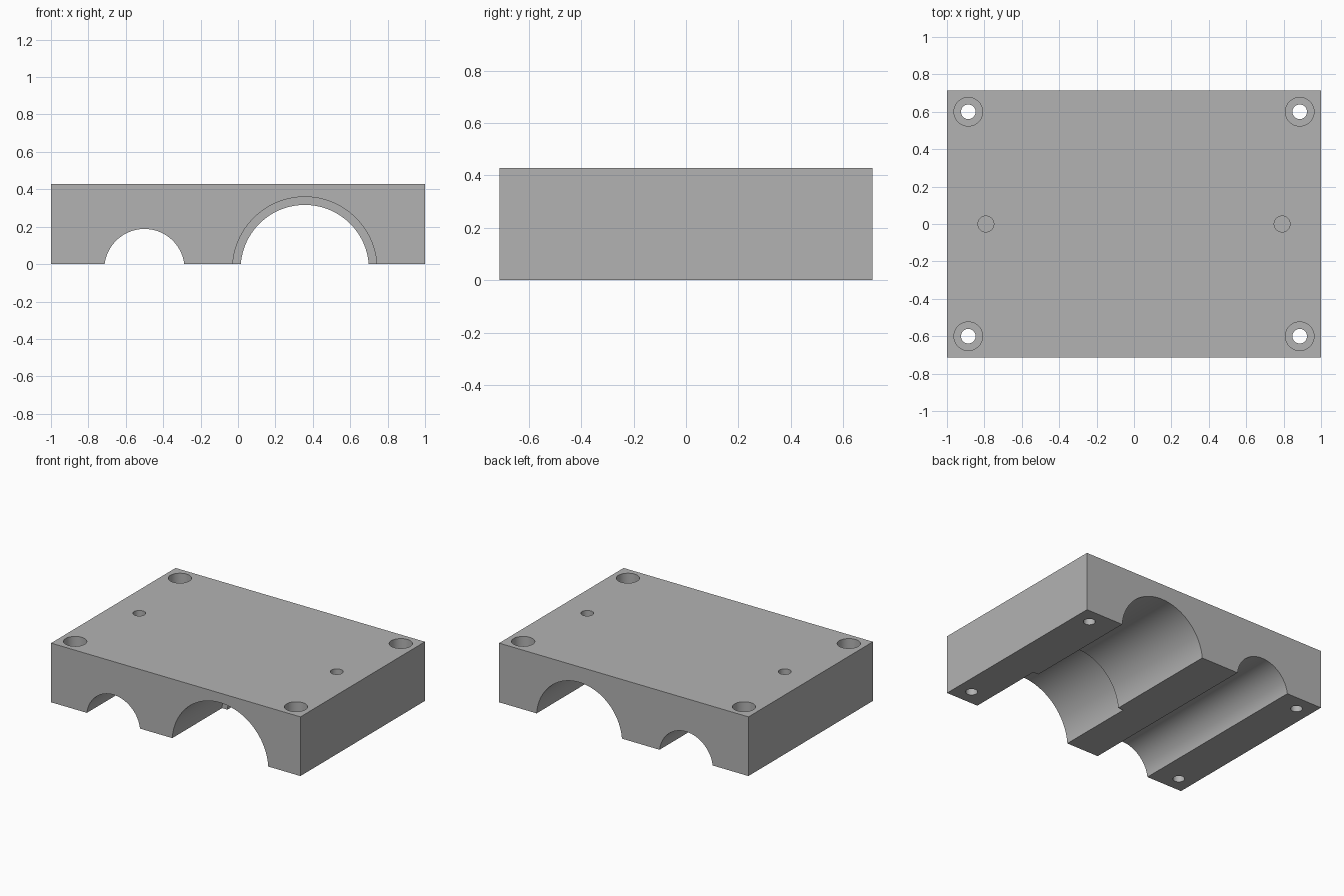
import bpy
import math

default = bpy.data.objects.get("Cube")
if default:
    bpy.data.objects.remove(default, do_unlink=True)

WIDTH, DEPTH, HEIGHT = 2.0, 1.426, 0.429
BORE_Z = -0.0265      # bore axes lie just below the parting face
STEP_Y = -0.143       # where the large bore narrows
OVER = 0.1            # cutter overshoot

# Material
grey = bpy.data.materials.new("plain grey")
grey.use_nodes = True
colour = (0.45, 0.45, 0.45, 1)
grey.diffuse_color = colour
grey.node_tree.nodes["Principled BSDF"].inputs["Base Color"].default_value = colour

# Block
bpy.ops.mesh.primitive_cube_add(size=1, location=(0, 0, HEIGHT / 2))
block = bpy.context.object
block.name = "clamp_block"
block.scale = (WIDTH, DEPTH, HEIGHT)
bpy.ops.object.transform_apply(location=True, rotation=True, scale=True)
block.data.materials.append(grey)


def cut(name, radius, start, end, centre, axis, sides):
    """Subtract a cylinder running from start to end along y or z."""
    middle = (start + end) / 2
    if axis == "y":
        place, turn = (centre[0], middle, centre[1]), (math.pi / 2, 0, 0)
    else:
        place, turn = (centre[0], centre[1], middle), (0, 0, 0)
    bpy.ops.mesh.primitive_cylinder_add(
        vertices=sides, radius=radius, depth=end - start, location=place, rotation=turn)
    cutter = bpy.context.object
    cutter.name = name
    cutter.hide_render = True
    cutter.data.materials.append(grey)
    boolean = block.modifiers.new(name, "BOOLEAN")
    boolean.operation = "DIFFERENCE"
    boolean.solver = "EXACT"
    boolean.object = cutter
    bpy.ops.object.select_all(action="DESELECT")
    block.select_set(True)
    bpy.context.view_layer.objects.active = block
    bpy.ops.object.modifier_apply(modifier=name)
    bpy.data.objects.remove(cutter, do_unlink=True)


# Half-round bores along the depth
front, back = -DEPTH / 2 - OVER, DEPTH / 2 + OVER
cut("small_bore", 0.2145, front, back, (-0.5, BORE_Z), "y", 96)
cut("large_bore", 0.343, front, back, (0.357, BORE_Z), "y", 128)
cut("large_bore_recess", 0.386, front, STEP_Y, (0.357, BORE_Z), "y", 128)

# Counterbored bolt holes in the corners, and blind pin holes between them
top = HEIGHT + OVER
for side in (-1, 1):
    for end in (-1, 1):
        spot = (side * 0.886, end * 0.6)
        cut("bolt_hole", 0.039, -OVER, top, spot, "z", 48)
        cut("bolt_head_recess", 0.0765, HEIGHT - 0.1, top, spot, "z", 48)
    cut("pin_hole", 0.0425, HEIGHT - 0.15, top, (side * 0.792, 0), "z", 48)

# Smooth bore walls with crisp edges
bpy.ops.object.shade_smooth_by_angle(angle=math.radians(30))
